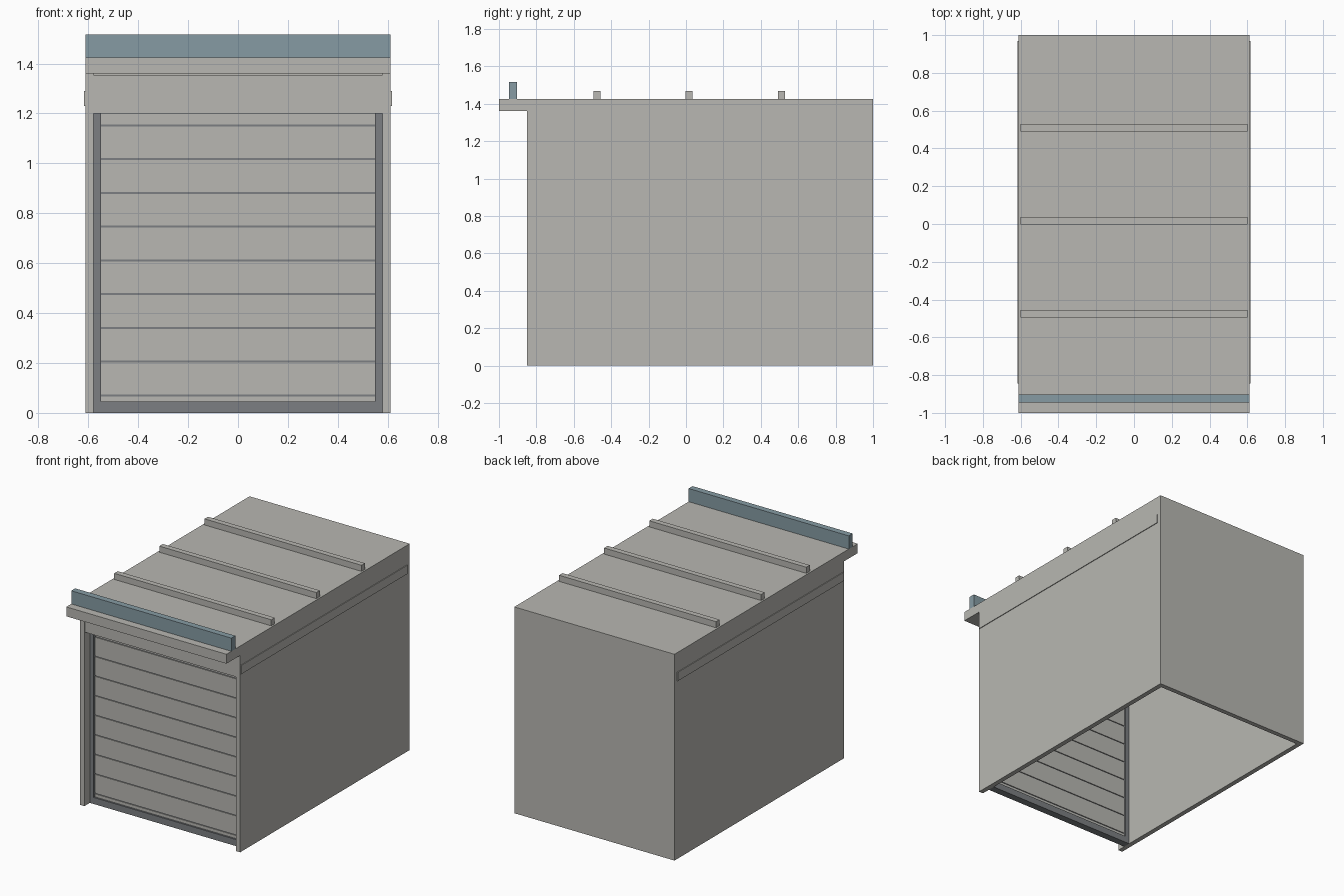
import bpy, bmesh
from mathutils import Matrix, Vector

if "Cube" in bpy.data.objects:
    bpy.data.objects.remove(bpy.data.objects["Cube"])


def material(name, rgb):
    m = bpy.data.materials.new(name)
    m.diffuse_color = (*rgb, 1.0)
    m.use_nodes = True
    m.node_tree.nodes["Principled BSDF"].inputs["Base Color"].default_value = m.diffuse_color
    return m


GREY = material("warm light grey", (0.48, 0.475, 0.445))
DARK = material("dark steel grey", (0.20, 0.212, 0.223))
BLUE = material("muted blue", (0.24, 0.33, 0.37))


def boxes(name, mat, *ranges):
    """One object made of boxes, each given as (x0, x1, y0, y1, z0, z1)."""
    bm = bmesh.new()
    for x0, x1, y0, y1, z0, z1 in ranges:
        centre = Vector(((x0 + x1) / 2, (y0 + y1) / 2, (z0 + z1) / 2))
        size = Matrix.Diagonal((x1 - x0, y1 - y0, z1 - z0, 1))
        bmesh.ops.create_cube(bm, size=1, matrix=Matrix.Translation(centre) @ size)
    me = bpy.data.meshes.new(name)
    bm.to_mesh(me)
    bm.free()
    me.materials.append(mat)
    ob = bpy.data.objects.new(name, me)
    bpy.context.collection.objects.link(ob)
    return ob


def mirrored(x0, x1, *rest):
    return (x0, x1, *rest), (-x1, -x0, *rest)


W, T = 0.612, 0.033          # half width, wall thickness
IN = W - T                   # inner half width
FRONT, EAVE, TOP = -0.85, 1.36, 1.425

# walls (open floor): a U-shaped plan extruded upwards
plan = [(-W, FRONT), (-IN, FRONT), (-IN, 1 - T), (IN, 1 - T),
        (IN, FRONT), (W, FRONT), (W, 1), (-W, 1)]
bm = bmesh.new()
base = bm.faces.new([bm.verts.new((x, y, 0)) for x, y in plan])
ext = bmesh.ops.extrude_face_region(bm, geom=[base])
bmesh.ops.translate(bm, vec=(0, 0, EAVE),
                    verts=[v for v in ext["geom"] if isinstance(v, bmesh.types.BMVert)])
bmesh.ops.recalc_face_normals(bm, faces=bm.faces)
me = bpy.data.meshes.new("walls")
bm.to_mesh(me)
bm.free()
me.materials.append(GREY)
bpy.context.collection.objects.link(bpy.data.objects.new("walls", me))

# roof with front overhang, its cross ribs and the sign board
boxes("roof", GREY, (-W, W, -1, 1, EAVE, TOP))
for i, y in enumerate((-0.475, 0.017, 0.51)):
    boxes(f"roof_rib_{i + 1}", GREY, (-0.6, 0.6, y - 0.019, y + 0.019, TOP, 1.467))
boxes("sign_board", BLUE, (-W, W, -0.946, -0.903, TOP, 1.516))

# thin side trim plates
boxes("side_trim", GREY, *mirrored(W - 0.002, W + 0.005, FRONT + 0.005, 0.97, 1.23, 1.29))

# shutter roll housing above the door
boxes("shutter_housing", GREY, (-IN, IN, FRONT + 0.005, -0.70, 1.2, 1.355))

# door guide rails and sill
boxes("door_frame", DARK,
      *mirrored(0.55, IN, -0.79, -0.74, 0, 1.2),
      (-0.55, 0.55, -0.79, -0.74, 0, 0.045))

# shutter slats, with a dark recessed core showing in the joints
joints = [0.07 + 0.1353 * i for i in range(9)]
lows = [0.045] + [z + 0.004 for z in joints]
highs = [z - 0.004 for z in joints] + [1.2]
boxes("shutter_slats", GREY,
      *[(-0.55, 0.55, -0.778, -0.752, a, b) for a, b in zip(lows, highs)])
boxes("shutter_joints", DARK,
      *[(-0.55, 0.55, -0.772, -0.758, z - 0.004, z + 0.004) for z in joints])
